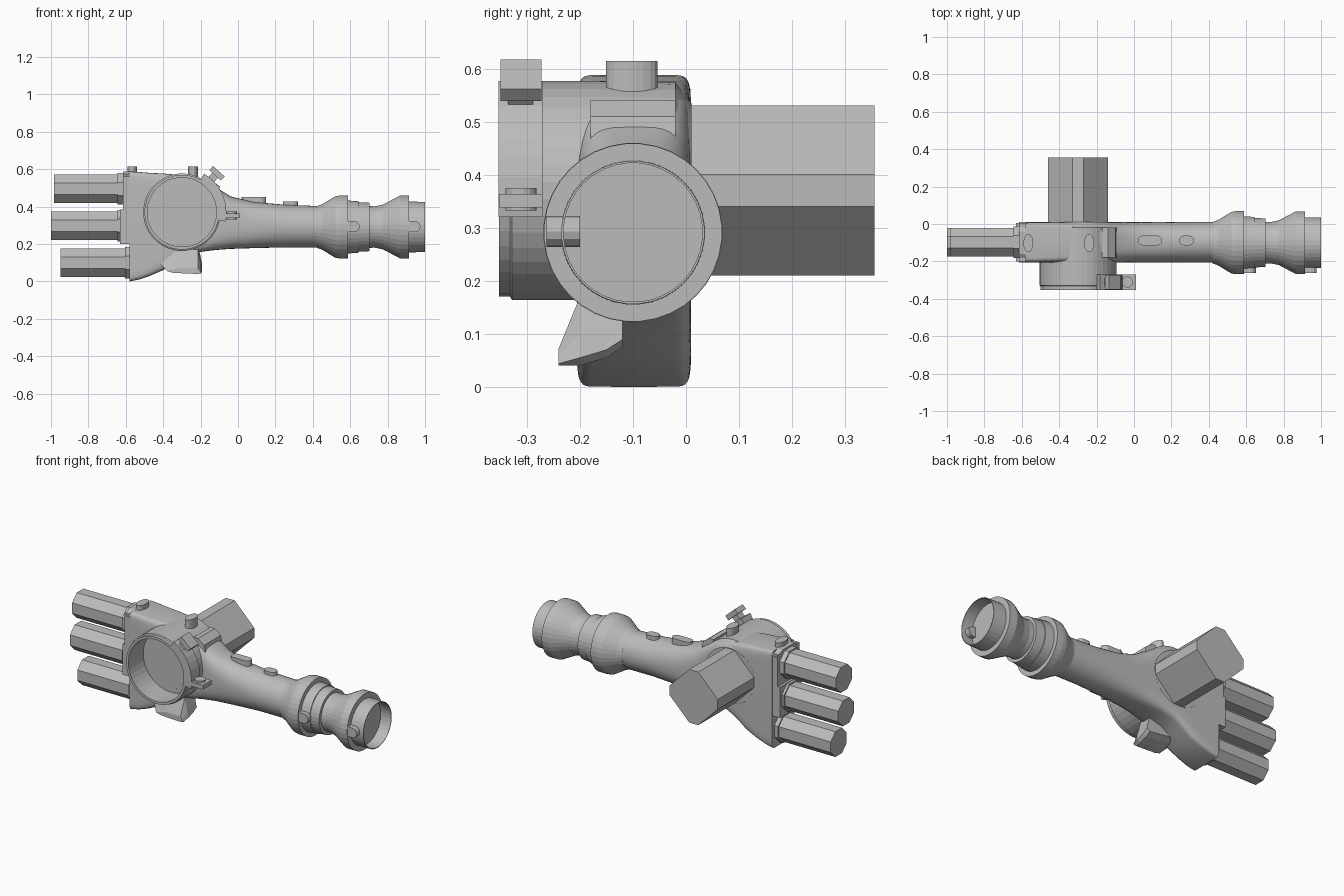
import bpy, bmesh, math
from mathutils import Vector

if "Cube" in bpy.data.objects:
    bpy.data.objects.remove(bpy.data.objects["Cube"])

grey = bpy.data.materials.new("plain_grey")
grey.diffuse_color = (0.5, 0.5, 0.5, 1)
grey.use_nodes = True
grey.node_tree.nodes["Principled BSDF"].inputs["Base Color"].default_value = grey.diffuse_color


def loft(name, rings, smooth=None):
    """Skin a series of equal-length rings and cap both ends."""
    bm = bmesh.new()
    rows = [[bm.verts.new(p) for p in r] for r in rings]
    n = len(rows[0])
    for a, b in zip(rows, rows[1:]):
        for i in range(n):
            j = (i + 1) % n
            bm.faces.new((a[i], a[j], b[j], b[i]))
    bm.faces.new(rows[0])
    bm.faces.new(rows[-1])
    bmesh.ops.recalc_face_normals(bm, faces=bm.faces)
    me = bpy.data.meshes.new(name)
    bm.to_mesh(me)
    bm.free()
    me.materials.append(grey)
    ob = bpy.data.objects.new(name, me)
    bpy.context.collection.objects.link(ob)
    if smooth:
        bpy.context.view_layer.objects.active = ob
        ob.select_set(True)
        bpy.ops.object.shade_smooth_by_angle(angle=math.radians(smooth))
        ob.select_set(False)
    return ob


def place(axis, t, u, v):
    return {'x': Vector((t, u, v)), 'y': Vector((u, t, v)), 'z': Vector((u, v, t))}[axis]


def prism(name, pts, axis, a, b):
    return loft(name, [[place(axis, t, *p) for p in pts] for t in (a, b)])


def lathe(name, axis, centre, profile, n=36, sx=1, sy=1):
    ang = [2 * math.pi * (i + .5) / n for i in range(n)]
    return loft(name, [[place(axis, t, centre[0] + sx * r * math.cos(a),
                              centre[1] + sy * r * math.sin(a)) for a in ang]
                       for t, r in profile])


def octagon(cu, cv, big, small):
    base = [(big, small), (small, big), (-small, big), (-big, small)]
    return [(cu + u, cv + v) for u, v in base + [(-u, -v) for u, v in base]]


def rect(u0, u1, v0, v1):
    return [(u0, v0), (u1, v0), (u1, v1), (u0, v1)]


# Body flowing from a tall slab into a round neck: x, low z, high z, squareness
CY = -0.098
sections = [(-.58, .0, .588, 14), (-.53, .01, .585, 14), (-.47, .03, .58, 12),
            (-.40, .06, .577, 10), (-.34, .105, .572, 9), (-.28, .138, .565, 8),
            (-.20, .158, .548, 6), (-.12, .168, .505, 4), (-.04, .174, .455, 3),
            (.08, .178, .425, 2.4), (.25, .182, .41, 2), (.45, .182, .402, 2)]
rings = []
for x, lo, hi, e in sections:
    ring = []
    for i in range(40):
        a = 2 * math.pi * i / 40
        c, s = math.cos(a), math.sin(a)
        ring.append((x, CY + .108 * math.copysign(abs(c) ** (2 / e), c),
                     (lo + hi) / 2 + (hi - lo) / 2 * math.copysign(abs(s) ** (2 / e), s)))
    rings.append(ring)
loft("body_and_neck", rings, 25)

# Stepped end plates and the three end pipes
for nm, x0, z0, z1 in (("upper", -.615, .38, .575), ("middle", -.63, .20, .385)):
    prism("end_plate_" + nm, rect(-.2, .005, z0, z1), 'x', x0, -.57)
prism("end_cap_strip", [(-.205, .56), (-.16, .588), (-.04, .588), (.01, .56)], 'x', -.615, -.57)
for nm, x0, x1, z in (("upper", -.985, -.6, .495), ("middle", -1, -.6, .298), ("lower", -.95, -.56, .1)):
    prism("pipe_" + nm, octagon(-.097, z, .076, .0315), 'x', x0, x1)
    prism("pipe_collar_" + nm, octagon(-.097, z, .084, .035), 'x', x1 - .045, x1)

# Large rear pipe, running through to the floor of the front cup
prism("rear_pipe", octagon(-.30, .37, .16, .03), 'y', -.213, .355)

# Round housing with open cup on the front
lathe("round_housing", 'y', (-.30, .37),
      [(.01, .165), (-.02, .205), (-.19, .207), (-.328, .207), (-.332, .2), (-.352, .2),
       (-.352, .185), (-.21, .185)], 40)

# Nozzle with two flared collars and a hollow mouth
lathe("nozzle", 'x', (-.1, .291),
      [(.42, .111), (.45, .122), (.52, .165), (.545, .169), (.588, .169), (.588, .142), (.645, .138),
       (.645, .133), (.702, .13), (.702, .112), (.73, .111), (.775, .12), (.865, .168),
       (.915, .168), (.915, .136), (1, .135), (1, .131), (.93, .131)], 36)

# Side lugs on the collars
for i, x in enumerate((.617, .942)):
    pts = [(x - .035, .264)] + [(x + .005 + .029 * math.cos(a), .293 + .029 * math.sin(a))
                                for a in [math.radians(d) for d in range(-90, 91, 30)]]
    prism("collar_lug_%d" % i, pts + [(x - .035, .322)], 'y', -.263, -.2)

# Oval top pegs
for i, x in enumerate((-.565, -.24)):
    lathe("top_peg_%d" % i, 'z', (x, -.102), [(.54, .049), (.614, .049)], 20, .54, 1)

# Sloped saddle and raised pads on the neck
prism("neck_saddle", [(-.17, .46), (-.17, .54), (-.14, .54), (-.10, .51), (-.09, .46)], 'y', -.18, -.02)
for nm, x0, x1, z in (("long", .02, .15, .452), ("short", .24, .32, .428)):
    r, cy = .026, -.088
    arc = [math.radians(d) for d in range(-90, 91, 30)]
    pts = [(x1 - r + r * math.cos(a), cy + r * math.sin(a)) for a in arc]
    pts += [(x0 + r - r * math.cos(a), cy - r * math.sin(a)) for a in arc]
    prism("neck_pad_" + nm, pts, 'z', .38, z)

# Clamp bracket hugging the housing, with bolt and foot
arc = [math.radians(d) for d in range(-12, 61, 9)]
pts = [(-.30 + r * math.cos(a), .37 + r * math.sin(a))
       for r, seq in ((.195, arc), (.238, arc[::-1])) for a in seq]
prism("clamp_band", pts, 'y', -.353, -.27)


def tilted(u0, u1, v0, v1, deg=48):
    a = math.radians(deg)
    return [(-.30 + u * math.cos(a) - v * math.sin(a), .37 + u * math.sin(a) + v * math.cos(a))
            for u, v in rect(u0, u1, v0, v1)]


prism("clamp_bolt_stem", tilted(.21, .275, -.02, .02), 'y', -.335, -.288)
prism("clamp_bolt_head", tilted(.265, .295, -.042, .042), 'y', -.35, -.272)
prism("clamp_foot", rect(-.09, .012, .338, .364), 'y', -.352, -.27)
lathe("clamp_foot_pin", 'z', (-.035, -.311), [(.332, .03), (.375, .03)], 16)

# Scooped trigger under the body
outline = [(-.42, .10), (-.38, .065), (-.30, .05), (-.21, .04), (-.192, .055), (-.2, .10), (-.215, .17), (-.34, .17)]
trig = []
for y, low, squash in ((-.24, .04, .25), (-.2, .04, 1), (-.15, .055, 1), (-.12, .075, .95)):
    trig.append([(x if squash > .3 else -.215 + (x + .215) * .8, y, low + (z - .04) * squash) for x, z in outline])
loft("trigger", trig)
